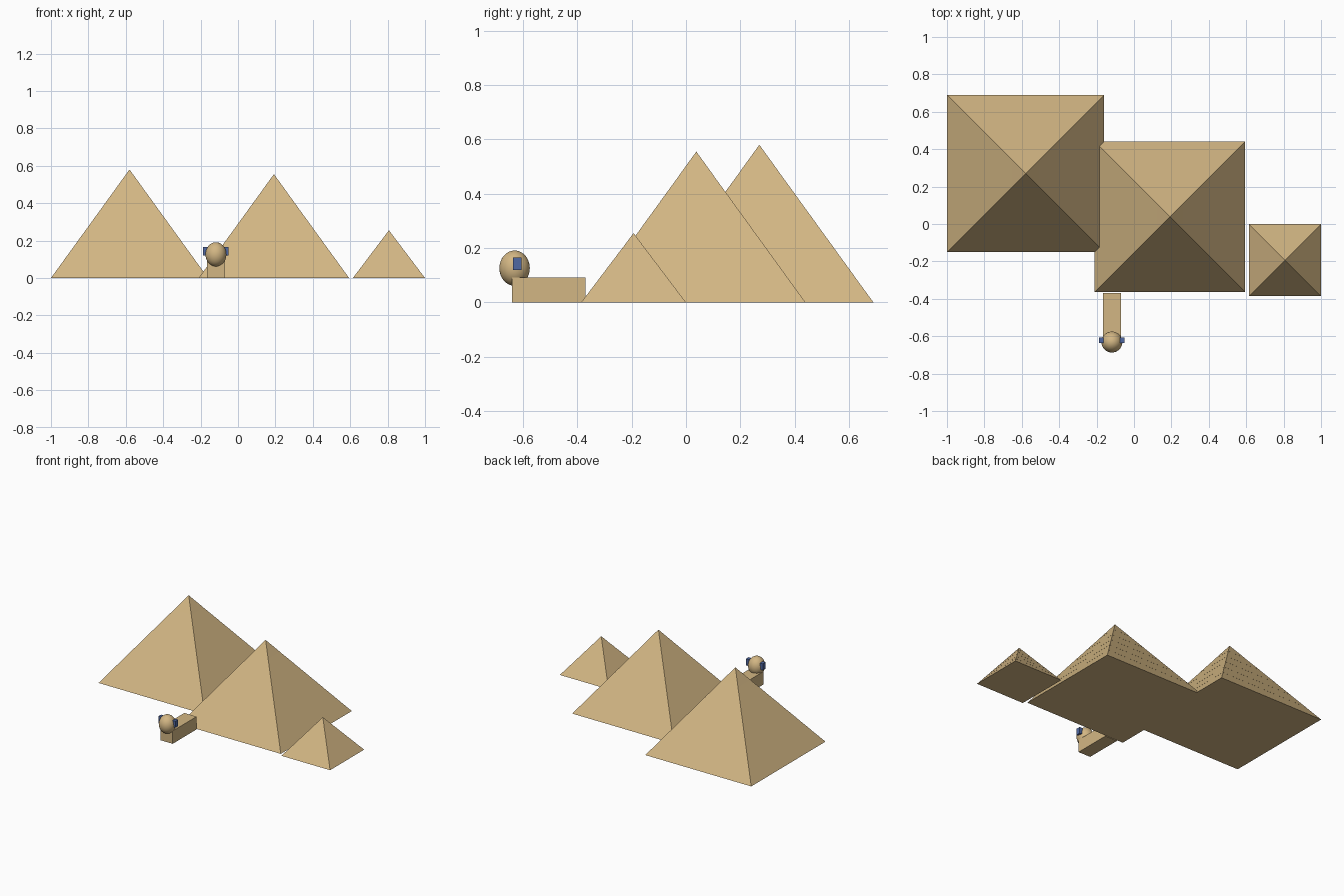
import bpy
from math import pi, sqrt

if "Cube" in bpy.data.objects:
    bpy.data.objects.remove(bpy.data.objects["Cube"])


def material(name, rgb):
    mat = bpy.data.materials.new(name)
    mat.use_nodes = True
    mat.diffuse_color = (*rgb, 1)
    mat.node_tree.nodes["Principled BSDF"].inputs["Base Color"].default_value = (*rgb, 1)
    return mat


sand = material("sandstone", (0.65, 0.47, 0.23))
blue = material("faded blue", (0.08, 0.14, 0.36))


def finish(name, mat):
    obj = bpy.context.object
    obj.name = name
    obj.data.materials.append(mat)
    return obj


def box(name, center, size, mat):
    bpy.ops.mesh.primitive_cube_add(size=1, location=center)
    obj = finish(name, mat)
    obj.scale = size


# Pyramids: six stacked courses with a hairline step at each joint
COURSES = 6


def pyramid(name, x, y, half, height):
    step = height / COURSES
    for i in range(COURSES):
        low = half * (1 - i / COURSES)
        top = half * (1 - (i + 1) / COURSES)
        bpy.ops.mesh.primitive_cone_add(
            vertices=4, radius1=low * sqrt(2), radius2=max(top - 0.0006, 0) * sqrt(2),
            depth=step, location=(x, y, (i + 0.5) * step), rotation=(0, 0, pi / 4))
        finish(f"{name}_course_{i + 1}", sand)


pyramid("large_pyramid", -0.58, 0.27, 0.42, 0.58)
pyramid("middle_pyramid", 0.192, 0.038, 0.402, 0.555)
pyramid("small_pyramid", 0.807, -0.193, 0.193, 0.255)

# Guardian statue: block body, egg-shaped head, a blue flap on each side
STATUE_X = -0.118
box("statue_body", (STATUE_X, -0.505, 0.046), (0.097, 0.27, 0.092), sand)

bpy.ops.mesh.primitive_uv_sphere_add(segments=32, ring_count=16, radius=1,
                                     location=(STATUE_X, -0.631, 0.126))
head = finish("statue_head", sand)
head.scale = (0.056, 0.056, 0.065)
bpy.ops.object.shade_smooth_by_angle()

for side, sign in (("left", 1), ("right", -1)):
    box(f"headdress_flap_{side}", (STATUE_X + sign * 0.056, -0.621, 0.142),
        (0.024, 0.031, 0.046), blue)
